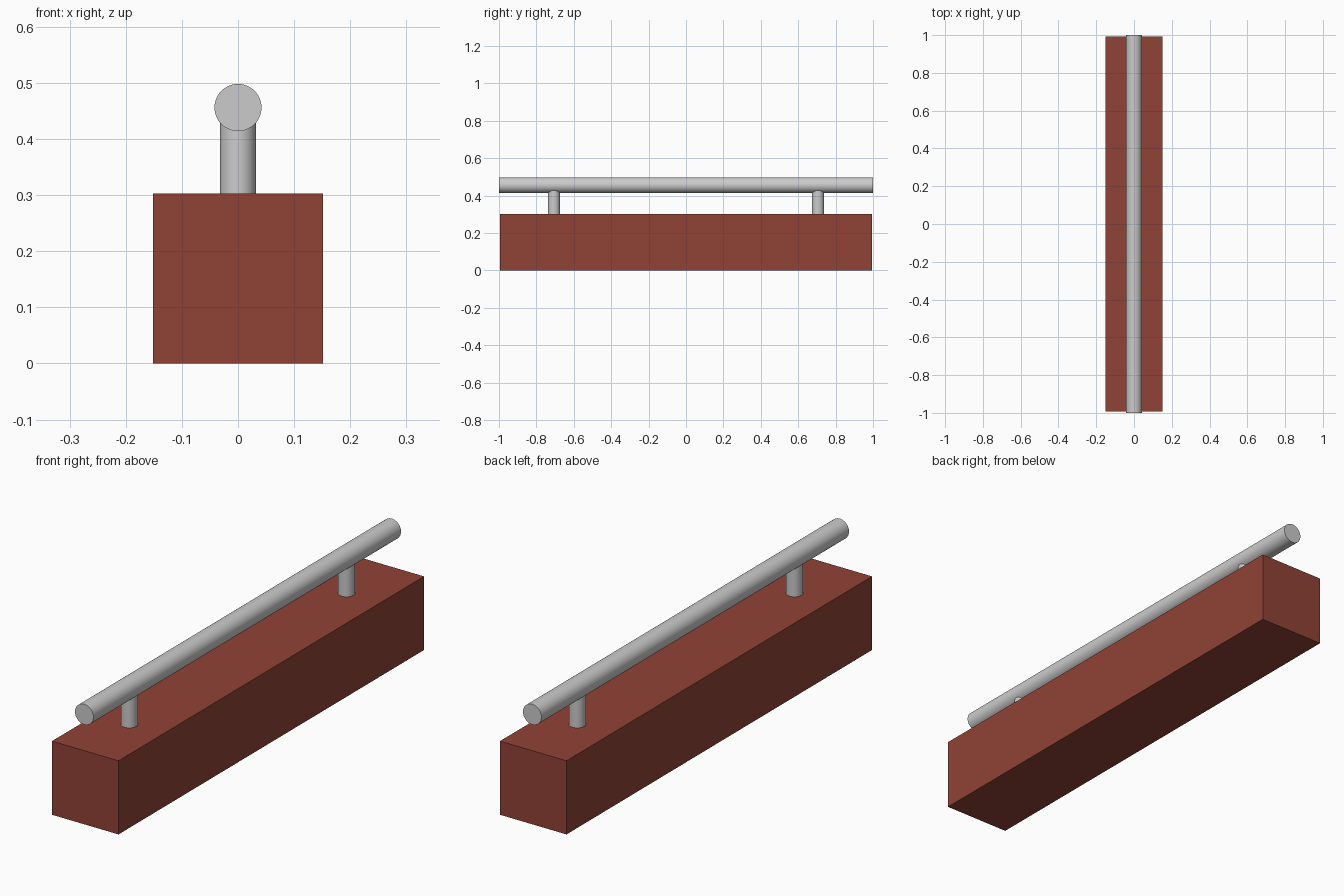
import bpy
from math import pi

if "Cube" in bpy.data.objects:
    bpy.data.objects.remove(bpy.data.objects["Cube"])

BASE_TOP = 0.303
RAIL_Z = 0.456


def cylinder(name, radius, length, location, rotation=(0, 0, 0)):
    bpy.ops.mesh.primitive_cylinder_add(vertices=48, radius=radius, depth=length,
                                        location=location, rotation=rotation)
    obj = bpy.context.object
    obj.name = name
    bpy.ops.object.shade_smooth_by_angle()
    return obj


# Red block base
bpy.ops.mesh.primitive_cube_add(size=1, location=(0, 0, BASE_TOP / 2))
base = bpy.context.object
base.name = "base_block"
base.scale = (0.303, 1.987, BASE_TOP)
bpy.ops.object.transform_apply(location=False, rotation=False, scale=True)
red = bpy.data.materials.new("brick_red")
red.diffuse_color = (0.28, 0.055, 0.036, 1)
red.use_nodes = True
red.node_tree.nodes["Principled BSDF"].inputs["Base Color"].default_value = red.diffuse_color
base.data.materials.append(red)

# Round rail along the length
cylinder("rail", 0.042, 2.0, (0, 0, RAIL_Z), (pi / 2, 0, 0))

# Two posts from the block up into the rail
for name, y in (("front_post", -0.706), ("back_post", 0.706)):
    cylinder(name, 0.032, RAIL_Z - BASE_TOP, (0, y, (RAIL_Z + BASE_TOP) / 2))
